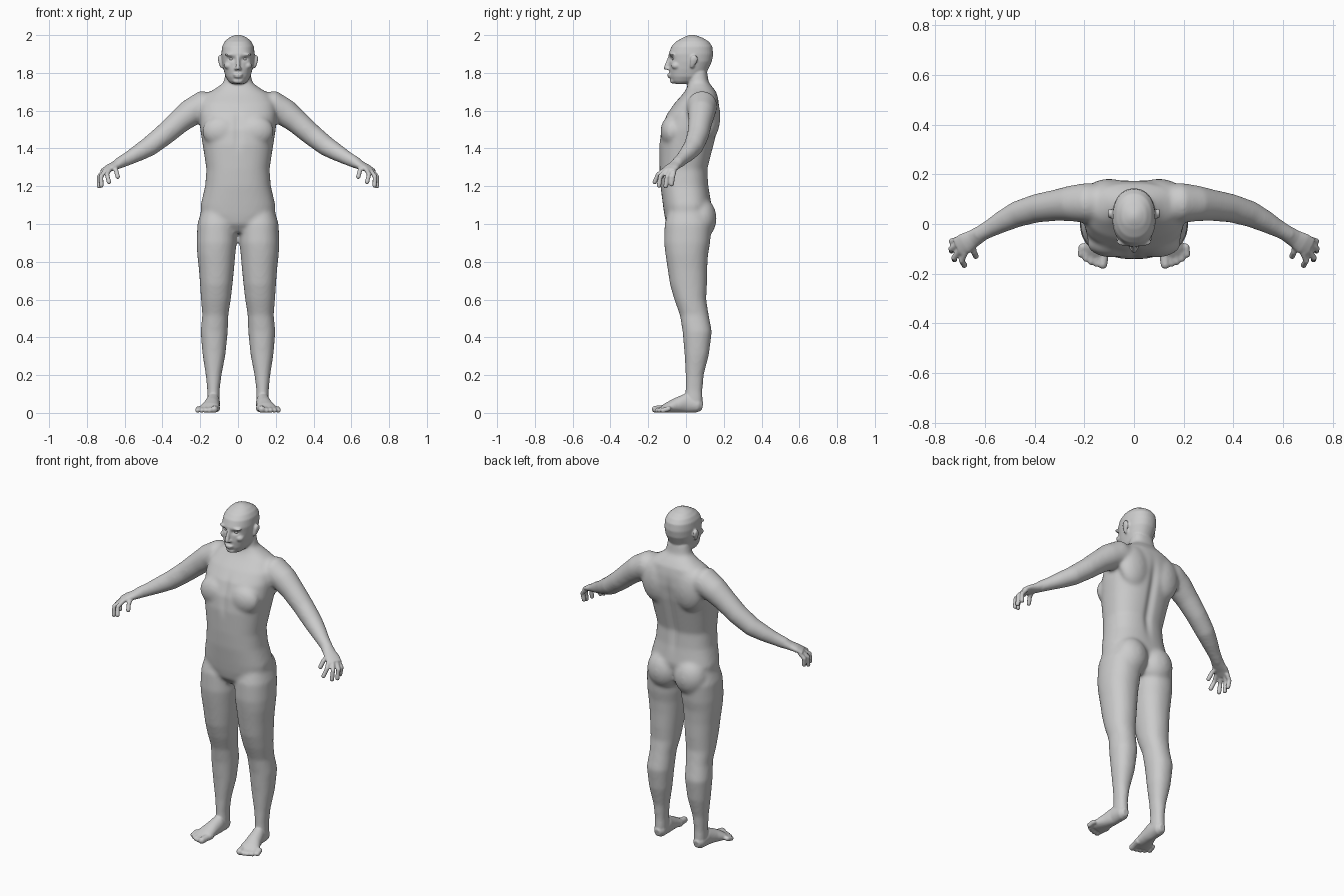
import bpy, bmesh
from math import cos, sin, pi, exp
from mathutils import Vector, Matrix


def loft(bm, rings):
    """Bridge closed rings of points and cap both ends."""
    vs = [[bm.verts.new(p) for p in r] for r in rings]
    n = len(vs[0])
    for a, b in zip(vs, vs[1:]):
        for i in range(n):
            bm.faces.new((a[i], a[(i + 1) % n], b[(i + 1) % n], b[i]))
    bm.faces.new(vs[0][::-1])
    bm.faces.new(vs[-1])


def stack(bm, rows, cx=None, power=2.2, n=40):
    """Horizontal slices: (z, half width, front y, back y [, centre x])."""
    rings = []
    for row in rows:
        z, hw, f, b = row[:4]
        x0 = row[4] if len(row) > 4 else 0
        ring = []
        for i in range(n):
            c, s = cos(2 * pi * i / n), sin(2 * pi * i / n)
            px = abs(c) ** (2 / power) * (1 if c > 0 else -1)
            py = abs(s) ** (2 / power) * (1 if s > 0 else -1)
            ring.append((x0 + hw * px, (f + b) / 2 + (b - f) / 2 * py, z))
        rings.append(ring)
    loft(bm, rings)


def tube(bm, pts, ref=(0, 0, 1), n=24):
    """Slices across a path: (x, y, z, side radius [, up radius])."""
    P = [Vector(p[:3]) for p in pts]
    rings = []
    for k, p in enumerate(pts):
        t = (P[min(k + 1, len(P) - 1)] - P[max(k - 1, 0)]).normalized()
        side = t.cross(Vector(ref)).normalized()
        up = side.cross(t)
        rs, ru = p[3], p[-1]
        rings.append([P[k] + side * rs * cos(2 * pi * i / n) + up * ru * sin(2 * pi * i / n)
                      for i in range(n)])
    loft(bm, rings)


def ball(bm, loc, size):
    m = Matrix.Translation(loc) @ Matrix.Diagonal((*size, 1))
    bmesh.ops.create_uvsphere(bm, u_segments=24, v_segments=14, radius=1, matrix=m)


def digit(bm, pts, r):
    """Finger or toe with round tip."""
    tube(bm, [(*p, r) for p in pts], ref=(1, 0, 0) if r > .0125 else (.3, 1, 0), n=14)
    for p in pts[1:]:
        ball(bm, p, (r, r, r))


def mirror(bm):
    geom = bm.verts[:] + bm.edges[:] + bm.faces[:]
    new = bmesh.ops.duplicate(bm, geom=geom)["geom"]
    for v in new:
        if isinstance(v, bmesh.types.BMVert):
            v.co.x = -v.co.x


def fuse(bm, name, voxel, iterations):
    """Union all volumes into one skin and relax it."""
    bmesh.ops.recalc_face_normals(bm, faces=bm.faces)
    me = bpy.data.meshes.new(name)
    bm.to_mesh(me)
    ob = bpy.data.objects.new(name, me)
    bpy.context.collection.objects.link(ob)
    rm = ob.modifiers.new("skin", "REMESH")
    rm.mode, rm.voxel_size = "VOXEL", voxel
    sm = ob.modifiers.new("relax", "SMOOTH")
    sm.factor, sm.iterations = .5, iterations
    dg = bpy.context.evaluated_depsgraph_get()
    baked = bpy.data.meshes.new_from_object(ob.evaluated_get(dg))
    ob.modifiers.clear()
    ob.data = baked
    return ob


# --- large forms: legs, arms, buttocks, chest ---
big = bmesh.new()
stack(big, [(1.1, .075, -.085, .10, .11), (1.0, .103, -.113, .135, .112),
            (.9, .106, -.116, .128, .113), (.84, .101, -.109, .117, .115),
            (.76, .093, -.097, .112, .114), (.68, .086, -.085, .111, .115),
            (.6, .079, -.062, .107, .117), (.52, .069, -.033, .12, .12),
            (.43, .072, -.018, .137, .126), (.31, .061, -.008, .122, .127),
            (.2, .042, -.002, .094, .129), (.12, .033, -.003, .088, .13),
            (.05, .034, -.008, .09, .13), (.015, .028, 0, .082, .13)])
tube(big, [(.08, .085, 1.62, .07), (.19, .085, 1.625, .081), (.25, .083, 1.59, .073),
           (.31, .076, 1.543, .064), (.39, .064, 1.473, .058), (.47, .04, 1.41, .053),
           (.53, .01, 1.375, .045), (.58, -.018, 1.347, .037), (.64, -.05, 1.317, .031)])
ball(big, (.088, .078, 1.03), (.098, .084, .11))
ball(big, (.09, -.075, 1.49), (.1, .06, .085))
ball(big, (.1, .12, 1.57), (.1, .062, .13))
mirror(big)

# --- torso and neck ---
stack(big, [(.955, .06, -.07, .08), (1.0, .15, -.105, .11), (1.05, .196, -.115, .125),
            (1.1, .198, -.122, .135), (1.2, .174, -.135, .12), (1.29, .167, -.14, .115),
            (1.42, .187, -.142, .148), (1.5, .2, -.132, .168), (1.58, .205, -.103, .178),
            (1.64, .2, -.06, .175), (1.69, .165, -.015, .165), (1.72, .115, .005, .145),
            (1.75, .075, .012, .12), (1.82, .065, .01, .11)], power=2.4)
torso = fuse(big, "torso_and_limbs", .01, 10)

# --- hands and feet ---
fine = bmesh.new()
tube(fine, [(.61, -.035, 1.332, .032), (.65, -.06, 1.31, .036, .023),
            (.68, -.078, 1.297, .043, .019), (.71, -.094, 1.28, .04, .014)])
fingers = [[(.68, -.115, 1.287), (.694, -.148, 1.262), (.683, -.166, 1.222)],
           [(.698, -.10, 1.287), (.725, -.136, 1.252), (.723, -.143, 1.204)],
           [(.708, -.08, 1.285), (.736, -.10, 1.25), (.735, -.108, 1.2)],
           [(.71, -.062, 1.28), (.735, -.07, 1.25), (.73, -.076, 1.21)],
           [(.65, -.08, 1.302), (.645, -.112, 1.282), (.637, -.13, 1.25)]]
for f in fingers:
    digit(fine, f, .0123)
tube(fine, [(.13, .088, .035, .018, .022), (.13, .065, .04, .034, .038),
            (.132, 0, .052, .037, .052), (.14, -.05, .04, .043, .04),
            (.15, -.1, .027, .054, .027), (.158, -.13, .017, .052, .016)])
for i in range(5):
    r = .019 if i == 0 else .0135
    x, y = .122 + .021 * i + (.004 if i else 0), -.162 + .0025 * i * i
    digit(fine, [(x - .01, -.09, .024), (x, y + .03, .022), (x + .004, y, r)], r)

# --- paired face parts: brow, cheek, nostril, ear ---
ball(fine, (.035, -.073, 1.897), (.036, .016, .009))
ball(fine, (.05, -.052, 1.838), (.024, .026, .02))
ball(fine, (.011, -.093, 1.822), (.009, .013, .008))
tube(fine, [(.084, .03, 1.828, .008, .008), (.092, .035, 1.845, .008, .014),
            (.097, .042, 1.868, .009, .021), (.098, .045, 1.885, .008, .017),
            (.096, .045, 1.893, .004, .008)], ref=(0, 1, 0))
mirror(fine)

# --- head, nose, lips, chin ---
stack(fine, [(1.742, .034, -.06, .01), (1.755, .05, -.076, .06), (1.78, .066, -.085, .10),
             (1.82, .077, -.089, .118), (1.86, .085, -.088, .137), (1.9, .088, -.092, .144),
             (1.94, .084, -.077, .139), (1.965, .071, -.054, .122), (1.985, .05, -.02, .09),
             (1.996, .027, .005, .06), (2.001, .01, .022, .042)])
tube(fine, [(0, -.082, 1.895, .009), (0, -.096, 1.86, .009), (0, -.104, 1.83, .013),
            (0, -.1, 1.82, .012)], ref=(0, 1, 0))
ball(fine, (0, -.106, 1.825), (.011, .012, .009))
ball(fine, (0, -.085, 1.791), (.027, .015, .006))
ball(fine, (0, -.083, 1.779), (.023, .015, .006))
ball(fine, (0, -.068, 1.757), (.028, .017, .014))

# --- one skin, then eye sockets, spine and breastbone grooves ---
fine.from_mesh(torso.data)
bpy.data.objects.remove(torso)
body = fuse(fine, "human_body", .0053, 3)
for v in body.data.vertices:
    x, y, z = v.co
    if z > 1.74 and y < -.04:
        d = ((abs(x) - .034) / .019) ** 2 + ((z - 1.874) / .011) ** 2
        v.co.y += .012 * exp(-d)
    elif 1 < z < 1.74 and abs(x) < .12:
        if y > .06:
            v.co.y -= .012 * exp(-(x / .024) ** 2 - ((z - 1.4) / .2) ** 4)
        elif y < -.04:
            v.co.y += .006 * exp(-(x / .02) ** 2 - ((z - 1.5) / .1) ** 4)
body.data.shade_smooth()

# --- eyeballs ---
for side, sx in (("left", 1), ("right", -1)):
    bm = bmesh.new()
    ball(bm, (sx * .034, -.061, 1.874), (.014, .014, .011))
    me = bpy.data.meshes.new(side + "_eye")
    bm.to_mesh(me)
    me.shade_smooth()
    bpy.context.collection.objects.link(bpy.data.objects.new(side + "_eye", me))
